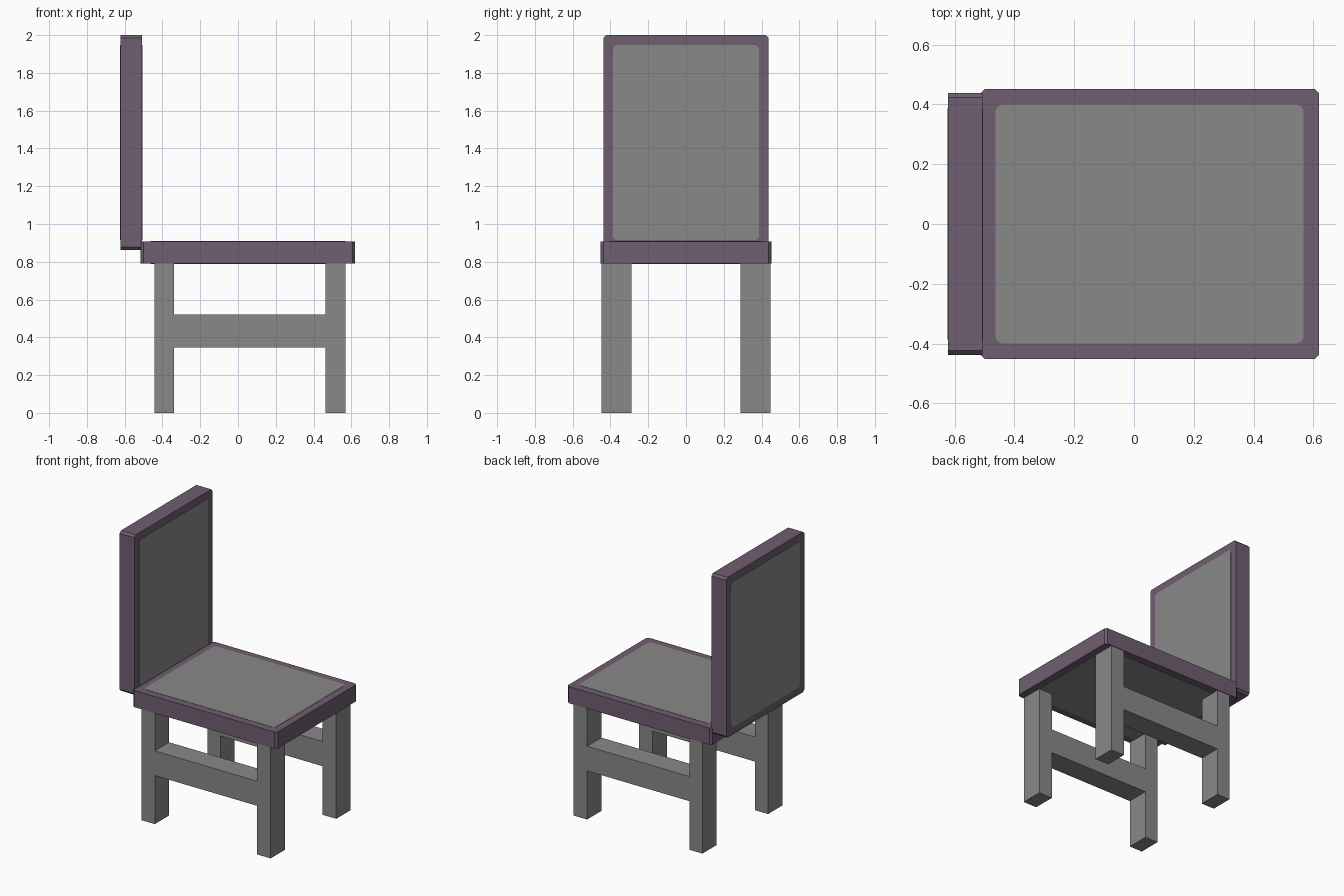
import bpy, bmesh, math

if "Cube" in bpy.data.objects:
    bpy.data.objects.remove(bpy.data.objects["Cube"])


def material(name, rgb):
    m = bpy.data.materials.new(name)
    m.diffuse_color = (*rgb, 1)
    m.use_nodes = True
    m.node_tree.nodes["Principled BSDF"].inputs["Base Color"].default_value = m.diffuse_color
    return m


GREY = material("grey", (0.25, 0.25, 0.25))
PURPLE = material("dull purple", (0.16, 0.112, 0.16))


def prism(name, outline, lo, hi, place, mat):
    """Extrude a 2D outline from lo to hi; place maps (u, v, w) to x, y, z."""
    bm = bmesh.new()
    a = [bm.verts.new(place(u, v, lo)) for u, v in outline]
    b = [bm.verts.new(place(u, v, hi)) for u, v in outline]
    n = len(outline)
    bm.faces.new(a)
    bm.faces.new(b)
    for i in range(n):
        j = (i + 1) % n
        bm.faces.new((a[i], a[j], b[j], b[i]))
    bmesh.ops.recalc_face_normals(bm, faces=bm.faces)
    me = bpy.data.meshes.new(name)
    bm.to_mesh(me)
    bm.free()
    me.materials.append(mat)
    ob = bpy.data.objects.new(name, me)
    bpy.context.collection.objects.link(ob)
    return ob


def rounded(u0, u1, v0, v1, r, steps):
    """Rectangle with corners of radius r; one step gives a chamfer."""
    pts = []
    corners = [(u1 - r, v1 - r), (u0 + r, v1 - r), (u0 + r, v0 + r), (u1 - r, v0 + r)]
    for k, (cu, cv) in enumerate(corners):
        for s in range(steps + 1):
            t = math.pi / 2 * (k + s / steps)
            pts.append((cu + r * math.cos(t), cv + r * math.sin(t)))
    return pts


def cushion(name, u0, u1, v0, v1, lo, hi, place):
    """Purple slab with chamfered corners and a grey panel on both faces."""
    prism(name + "_frame", rounded(u0, u1, v0, v1, 0.015, 1), lo, hi, place, PURPLE)
    m = 0.052
    panel = rounded(u0 + m, u1 - m, v0 + m, v1 - m, 0.025, 4)
    prism(name + "_panel_a", panel, hi - 0.002, hi + 0.002, place, GREY)
    prism(name + "_panel_b", panel, lo - 0.002, lo + 0.002, place, GREY)


# Seat and backrest
cushion("seat", -0.515, 0.62, -0.452, 0.452, 0.79, 0.908, lambda u, v, w: (u, v, w))
cushion("backrest", -0.438, 0.438, 0.862, 2.0, -0.623, -0.507, lambda u, v, w: (w, u, v))

# H-shaped leg pairs, each with a stretcher
a, b, c, d = -0.443, -0.34, 0.463, 0.57
low, high, top = 0.345, 0.52, 0.80
h_shape = [(a, 0), (b, 0), (b, low), (c, low), (c, 0), (d, 0),
           (d, top), (c, top), (c, high), (b, high), (b, top), (a, top)]
for name, y0, y1 in (("front_legs", -0.448, -0.288), ("rear_legs", 0.288, 0.448)):
    prism(name, h_shape, y0, y1, lambda u, v, w: (u, w, v), GREY)
